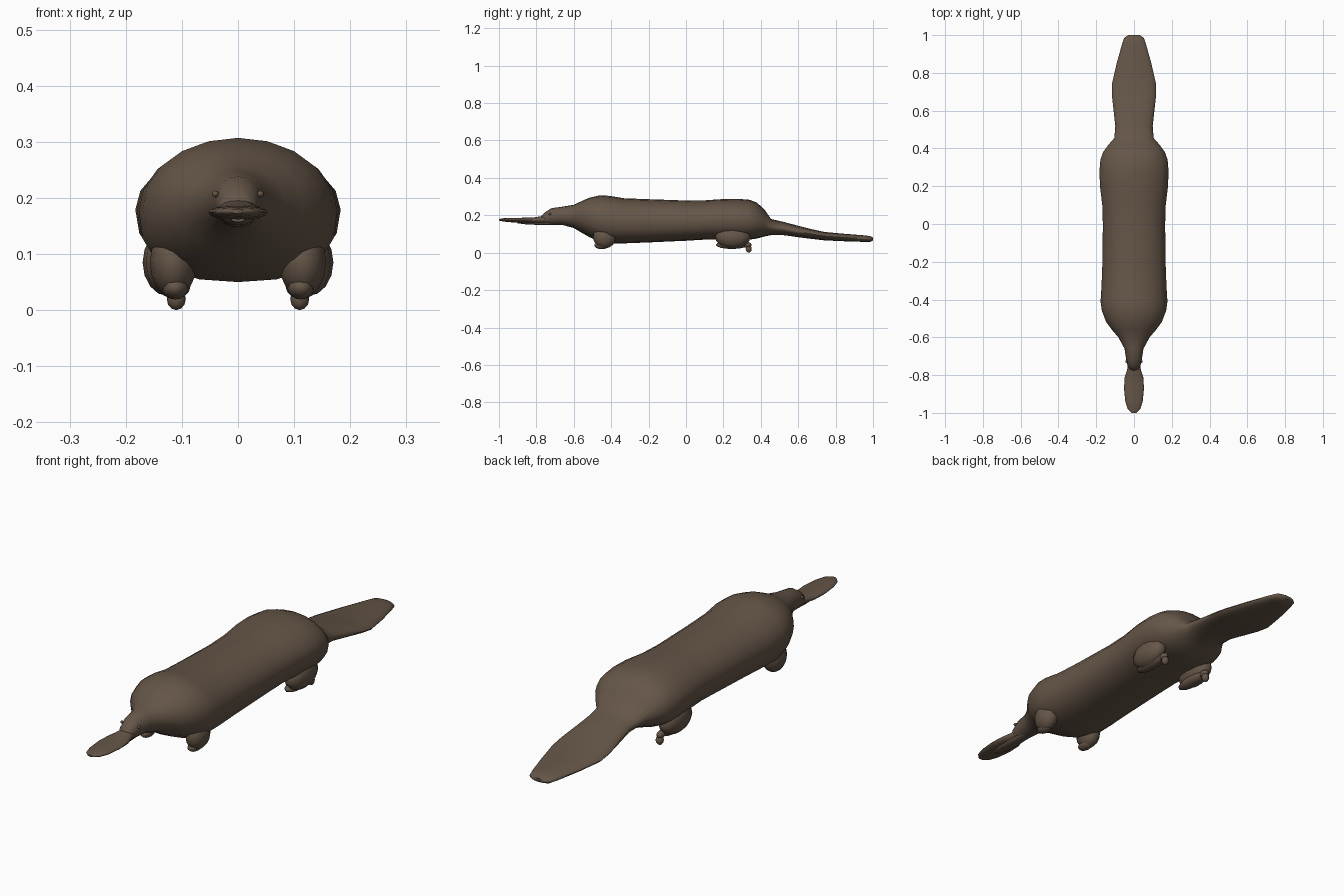
import bpy, bmesh, math
from mathutils import Vector


def material(name, rgb):
    m = bpy.data.materials.new(name)
    m.diffuse_color = (*rgb, 1)
    return m


FUR = material("brown fur", (0.13, 0.092, 0.064))


def finish(bm, name, angle=60):
    bmesh.ops.recalc_face_normals(bm, faces=bm.faces[:])
    me = bpy.data.meshes.new(name)
    bm.to_mesh(me)
    bm.free()
    ob = bpy.data.objects.new(name, me)
    bpy.context.collection.objects.link(ob)
    me.materials.append(FUR)
    bpy.ops.object.select_all(action='DESELECT')
    ob.select_set(True)
    bpy.context.view_layer.objects.active = ob
    bpy.ops.object.shade_smooth_by_angle(angle=math.radians(angle))
    return ob


def loft(name, stations, sides=20):
    """Stations along y: (y, half width, bottom z, top z, squareness of underside)."""
    bm = bmesh.new()
    rings = []
    for y, w, z0, z1, p in stations:
        ring = []
        for i in range(sides):
            a = 2 * math.pi * i / sides
            c, s = math.cos(a), math.sin(a)
            e = p if s < 0 else 1.0
            x = w * math.copysign(abs(c) ** e, c)
            z = (z0 + z1) / 2 + (z1 - z0) / 2 * math.copysign(abs(s) ** e, s)
            ring.append(bm.verts.new((x, y, z)))
        rings.append(ring)
    for a, b in zip(rings, rings[1:]):
        for i in range(sides):
            j = (i + 1) % sides
            bm.faces.new((a[i], a[j], b[j], b[i]))
    bm.faces.new(rings[0])
    bm.faces.new(rings[-1])
    return finish(bm, name)


def blob(name, centre, size, seg=12, rings=8):
    bm = bmesh.new()
    bmesh.ops.create_uvsphere(bm, u_segments=seg, v_segments=rings, radius=1)
    for v in bm.verts:
        v.co = Vector(centre) + Vector(v.co[k] * size[k] for k in range(3))
    return finish(bm, name)


# Head, trunk and tail as one flowing skin
loft("body", [
    (-0.775, 0.022, 0.158, 0.195, 1), (-0.755, 0.033, 0.153, 0.215, 1),
    (-0.72, 0.041, 0.149, 0.238, 1), (-0.66, 0.050, 0.148, 0.246, 1),
    (-0.60, 0.083, 0.132, 0.256, 1), (-0.56, 0.117, 0.108, 0.275, 0.95),
    (-0.52, 0.147, 0.085, 0.293, 0.9), (-0.46, 0.170, 0.058, 0.307, 0.85),
    (-0.41, 0.177, 0.050, 0.304, 0.8), (-0.33, 0.172, 0.050, 0.291, 0.8),
    (-0.20, 0.167, 0.055, 0.286, 0.8), (0.0, 0.165, 0.064, 0.279, 0.8),
    (0.10, 0.168, 0.070, 0.280, 0.8), (0.20, 0.180, 0.072, 0.287, 0.8),
    (0.28, 0.183, 0.070, 0.288, 0.8), (0.34, 0.178, 0.070, 0.283, 0.8),
    (0.38, 0.164, 0.076, 0.267, 0.85), (0.42, 0.135, 0.087, 0.230, 0.9),
    (0.455, 0.104, 0.094, 0.180, 1), (0.52, 0.099, 0.094, 0.165, 1),
    (0.60, 0.108, 0.083, 0.144, 1), (0.68, 0.117, 0.073, 0.124, 1),
    (0.74, 0.117, 0.066, 0.111, 1), (0.85, 0.092, 0.061, 0.101, 1),
    (0.95, 0.064, 0.058, 0.093, 1), (0.985, 0.052, 0.058, 0.089, 1),
    (1.0, 0.030, 0.065, 0.081, 1)])

# Flat bill with a slim lower jaw
loft("upper_bill", [
    (-1.0, 0.012, 0.172, 0.180, 1), (-0.98, 0.033, 0.167, 0.184, 1),
    (-0.94, 0.046, 0.163, 0.186, 1), (-0.87, 0.053, 0.161, 0.187, 1),
    (-0.81, 0.049, 0.158, 0.189, 1), (-0.77, 0.036, 0.155, 0.196, 1),
    (-0.73, 0.028, 0.155, 0.205, 1)], 16)
loft("lower_jaw", [
    (-0.90, 0.012, 0.157, 0.167, 1), (-0.86, 0.026, 0.152, 0.170, 1),
    (-0.78, 0.027, 0.148, 0.172, 1), (-0.70, 0.022, 0.148, 0.172, 1)], 12)

# Paired eyes, legs and feet
for side, s in (("left", 1), ("right", -1)):
    blob("eye_" + side, (s * 0.040, -0.728, 0.207), (0.006, 0.008, 0.006), 8, 6)
    blob("front_leg_" + side, (s * 0.115, -0.435, 0.085), (0.042, 0.062, 0.062))
    blob("front_foot_" + side, (s * 0.112, -0.450, 0.040), (0.024, 0.040, 0.021))
    blob("rear_leg_" + side, (s * 0.125, 0.25, 0.085), (0.045, 0.095, 0.060))
    blob("rear_foot_" + side, (s * 0.113, 0.245, 0.042), (0.028, 0.085, 0.022))
    blob("rear_toe_" + side, (s * 0.110, 0.335, 0.020), (0.017, 0.016, 0.020), 8, 6)
    blob("rear_ankle_" + side, (s * 0.111, 0.325, 0.042), (0.016, 0.026, 0.016), 8, 6)
